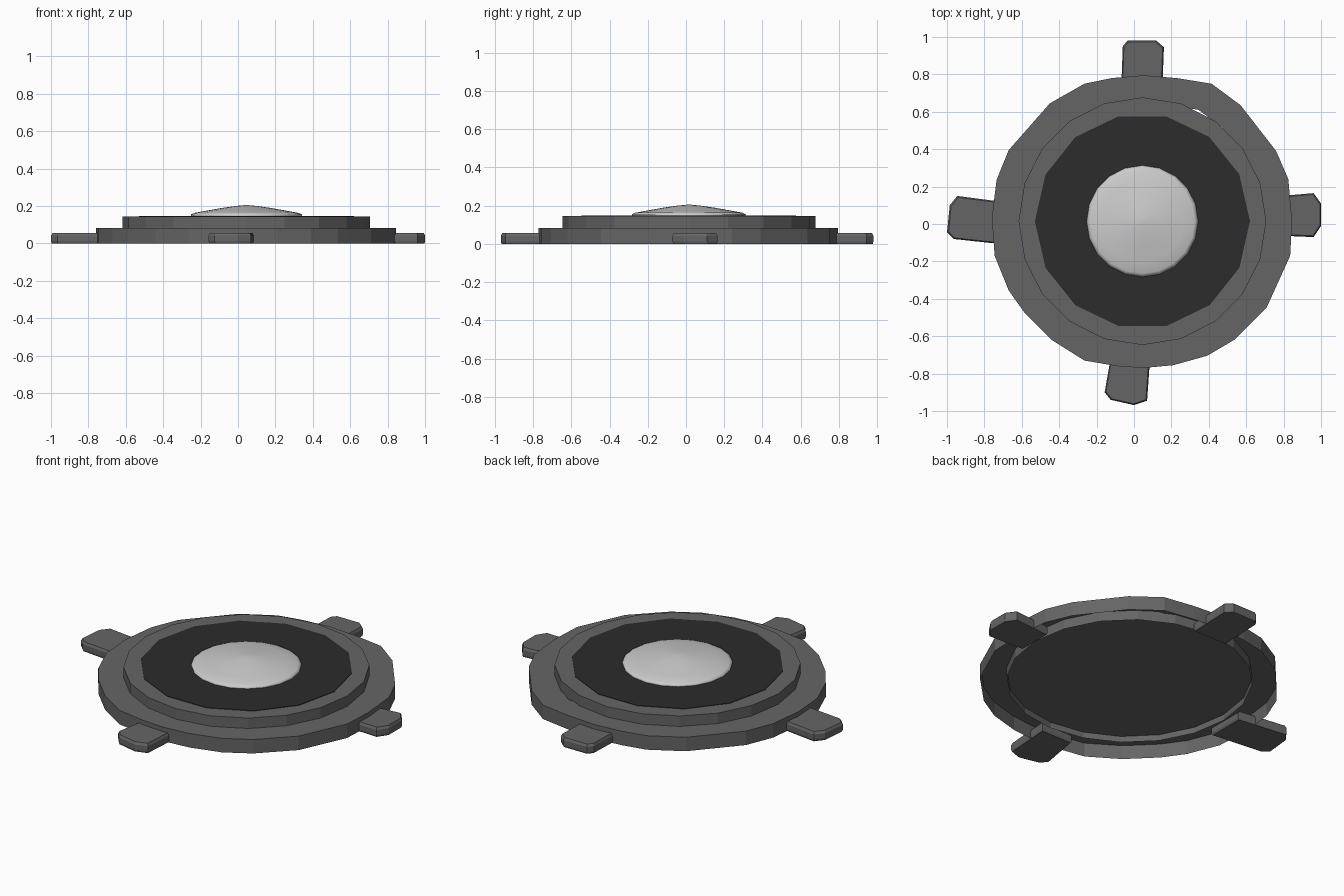
import bpy, bmesh
from math import cos, sin, tau, radians

if "Cube" in bpy.data.objects:
    bpy.data.objects.remove(bpy.data.objects["Cube"])

CX, CY = 0.045, 0.015


def material(name, v):
    m = bpy.data.materials.new(name)
    m.diffuse_color = (v, v, v, 1)
    m.use_nodes = True
    m.node_tree.nodes["Principled BSDF"].inputs["Base Color"].default_value = m.diffuse_color
    return m


GREY = material("dark_grey", 0.13)
BLACK = material("black", 0.025)


def ngon(n, r, start=90):
    return [(CX + r * cos(radians(start) + tau * i / n),
             CY + r * sin(radians(start) + tau * i / n)) for i in range(n)]


def scaled(pts, s, c=None):
    # scale an outline around a centre (default: its own middle)
    if c is None:
        c = (sum(p[0] for p in pts) / len(pts), sum(p[1] for p in pts) / len(pts))
    return [(c[0] + (x - c[0]) * s, c[1] + (y - c[1]) * s) for x, y in pts]


def loft(name, rings, mat=None, cap_start=False, cap_end=False, smooth=False):
    # rings: list of (outline, z) with equal point counts, bridged in order
    bm = bmesh.new()
    loops = [[bm.verts.new((x, y, z)) for x, y in pts] for pts, z in rings]
    n = len(loops[0])
    for a, b in zip(loops, loops[1:]):
        for i in range(n):
            bm.faces.new((a[i], a[(i + 1) % n], b[(i + 1) % n], b[i]))
    if cap_start:
        bm.faces.new(loops[0][::-1])
    if cap_end:
        bm.faces.new(loops[-1])
    me = bpy.data.meshes.new(name)
    bm.to_mesh(me)
    bm.free()
    ob = bpy.data.objects.new(name, me)
    bpy.context.collection.objects.link(ob)
    if mat:
        me.materials.append(mat)
    if smooth:
        me.shade_smooth()
    return ob


# base ring: slightly irregular hollow skirt, open underneath
outer = [(.05, .795), (-.12, .78), (-.265, .75), (-.45, .645), (-.67, .395),
         (-.735, .235), (-.76, .03), (-.745, -.17), (-.67, -.355), (-.585, -.475),
         (-.44, -.62), (-.265, -.73), (-.09, -.76), (.05, -.77), (.21, -.755),
         (.39, -.705), (.535, -.62), (.71, -.445), (.835, -.17), (.845, .015),
         (.825, .24), (.76, .39), (.57, .635), (.415, .75), (.23, .78)]
inner = scaled(outer, 0.81, (CX, CY))
loft("base_ring", [(outer, 0), (outer, 0.083), (inner, 0.083)], GREY)

# raised ring with a flat rim, and the recessed plate beneath it
tube = ngon(20, 0.662)
loft("raised_ring", [(tube, 0.025), (tube, 0.145), (ngon(20, 0.54), 0.145)], GREY)
loft("bottom_plate", [(ngon(20, 0.66), 0.06)], GREY, cap_start=True)

# dark inlay
disc = ngon(14, 0.575, 103)
loft("inlay_disc", [(disc, 0.14), (disc, 0.148)], BLACK, cap_end=True)

# centre dome
profile = [(0.296, 0.147), (0.298, 0.155), (0.28, 0.163), (0.22, 0.174),
           (0.13, 0.190), (0.06, 0.200), (0.01, 0.205)]
loft("centre_dome", [(ngon(20, r), z) for r, z in profile], cap_end=True, smooth=True)

# four tabs, each slightly twisted, reaching in under the skirt
tabs = {
    "back_tab": [(-.07, .68), (-.06, .95), (-.035, .98), (.12, .98), (.16, .945), (.15, .68)],
    "front_tab": [(.09, -.66), (.07, -.945), (.0, -.968), (-.125, -.94), (-.157, -.90), (-.115, -.66)],
    "right_tab": [(.73, .145), (.96, .165), (1.0, .11), (1.0, -.01), (.96, -.07), (.73, -.06)],
    "left_tab": [(-.64, -.115), (-.965, -.08), (-1.0, -.045), (-.985, .10), (-.945, .15), (-.64, .11)],
}
for name, pts in tabs.items():
    pts = pts[::-1] if name != "x" else pts
    loft(name, [(scaled(pts, 0.97), 0), (pts, 0.012), (pts, 0.042), (scaled(pts, 0.94), 0.056)],
         GREY, cap_start=True, cap_end=True)

# make all normals consistent
for ob in bpy.context.collection.objects:
    if ob.name == "bottom_plate":
        continue
    bm = bmesh.new()
    bm.from_mesh(ob.data)
    bmesh.ops.recalc_face_normals(bm, faces=bm.faces)
    bm.to_mesh(ob.data)
    bm.free()
